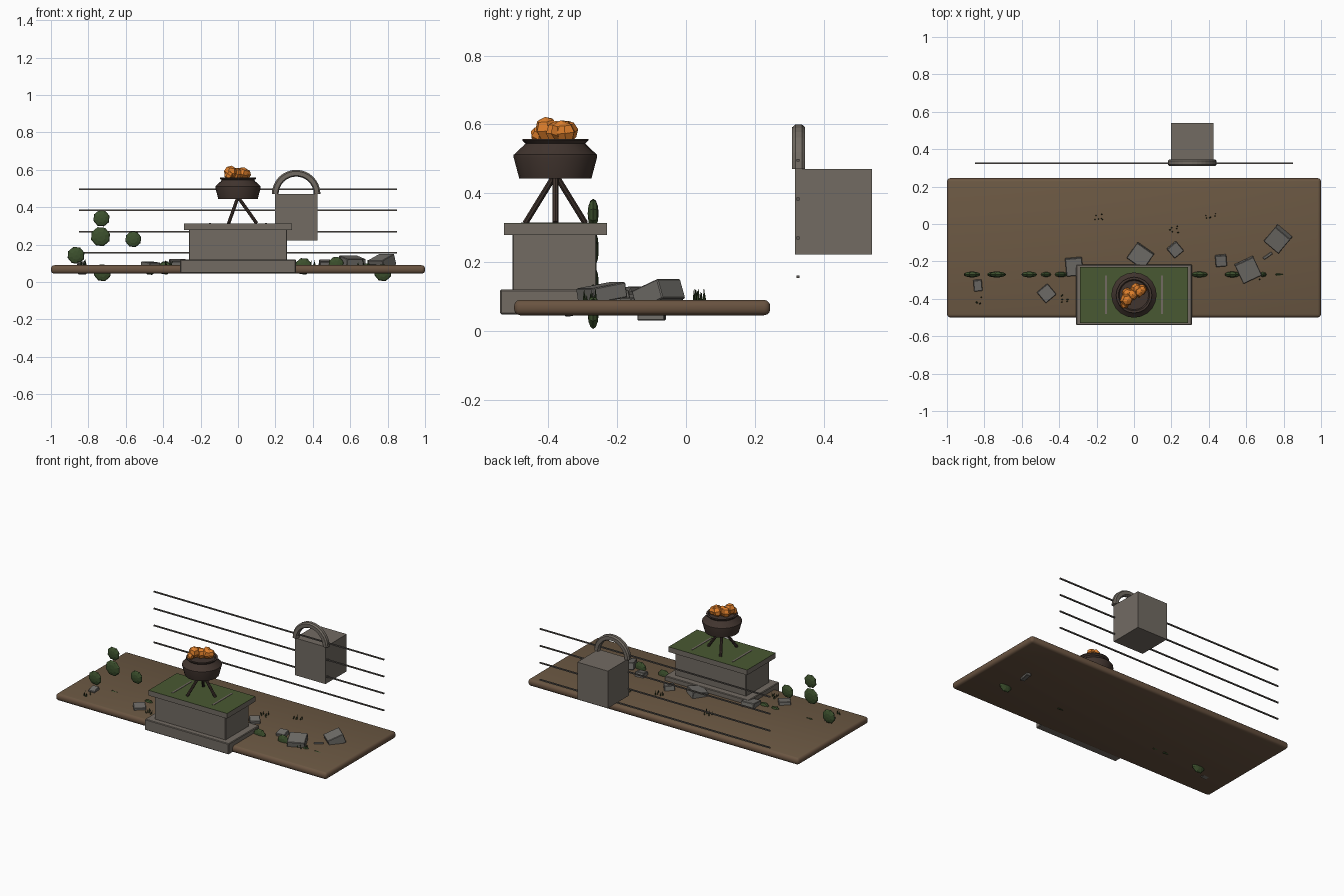
import bpy, bmesh, math, random
from mathutils import Matrix, Vector

if "Cube" in bpy.data.objects:
    bpy.data.objects.remove(bpy.data.objects["Cube"])

random.seed(4)


def mat(name, r, g, b):
    m = bpy.data.materials.new(name)
    m.diffuse_color = (r, g, b, 1)
    m.use_nodes = True
    m.node_tree.nodes["Principled BSDF"].inputs["Base Color"].default_value = m.diffuse_color
    return m


STONE = mat("stone grey", 0.168, 0.147, 0.124)
RUBBLE = mat("rubble grey", 0.165, 0.157, 0.143)
EARTH = mat("earth brown", 0.148, 0.098, 0.056)
RIM = mat("rim brown", 0.142, 0.087, 0.052)
CLOTH = mat("moss green", 0.066, 0.098, 0.032)
LEAF = mat("leaf green", 0.045, 0.080, 0.026)
GRASS = mat("dark grass", 0.030, 0.053, 0.018)
IRON = mat("dark iron", 0.053, 0.035, 0.028)
EMBER = mat("ember orange", 0.74, 0.215, 0.025)
WIRE = mat("wire grey", 0.105, 0.094, 0.083)


def finish(name, bm, material, smooth=False):
    bmesh.ops.recalc_face_normals(bm, faces=bm.faces[:])
    me = bpy.data.meshes.new(name)
    bm.to_mesh(me)
    bm.free()
    me.materials.append(material)
    ob = bpy.data.objects.new(name, me)
    bpy.context.collection.objects.link(ob)
    if smooth:
        bpy.ops.object.select_all(action='DESELECT')
        ob.select_set(True)
        bpy.context.view_layer.objects.active = ob
        bpy.ops.object.shade_smooth_by_angle(angle=math.radians(40))
    return ob


def box(name, lo, hi, material, bevel=0.0, segments=1):
    lo, hi = Vector(lo), Vector(hi)
    bm = bmesh.new()
    bmesh.ops.create_cube(bm, size=1, matrix=Matrix.Translation((lo + hi) / 2)
                          @ Matrix.Diagonal((*(hi - lo), 1)))
    if bevel:
        bmesh.ops.bevel(bm, geom=bm.edges[:], offset=bevel, segments=segments,
                        profile=0.5, affect='EDGES')
    return finish(name, bm, material, segments > 1)


def rod(name, a, b, radius, sides, material):
    a, b = Vector(a), Vector(b)
    bm = bmesh.new()
    rot = (b - a).to_track_quat('Z', 'Y').to_matrix().to_4x4()
    bmesh.ops.create_cone(bm, cap_ends=True, segments=sides, radius1=radius,
                          radius2=radius, depth=(b - a).length,
                          matrix=Matrix.Translation((a + b) / 2) @ rot)
    return finish(name, bm, material)


def lathe(name, centre, profile, sides, material):
    bm = bmesh.new()
    rings = [[bm.verts.new((centre[0] + r * math.cos(2 * math.pi * i / sides),
                            centre[1] + r * math.sin(2 * math.pi * i / sides), z))
              for i in range(sides)] for r, z in profile]
    for p, q in zip(rings, rings[1:]):
        for i in range(sides):
            j = (i + 1) % sides
            bm.faces.new((p[i], p[j], q[j], q[i]))
    bm.faces.new(rings[0])
    bm.faces.new(rings[-1])
    return finish(name, bm, material, True)


# Ground slab with rounded rim, upper face in a yellower earth
slab = box("ground_slab", (-1, -0.5, 0.045), (1, 0.245, 0.09), RIM, 0.018, 3)
slab.data.materials.append(EARTH)
for f in slab.data.polygons:
    if f.normal.z > 0.9:
        f.material_index = 1

# Altar: plinth, body, cap, moss top and two thin inlaid strips
box("altar_plinth", (-0.31, -0.541, 0.048), (0.31, -0.217, 0.12), STONE, 0.004)
box("altar_body", (-0.262, -0.505, 0.115), (0.262, -0.26, 0.285), STONE, 0.003)
box("altar_cap", (-0.29, -0.53, 0.279), (0.29, -0.23, 0.312), STONE)
box("altar_moss_top", (-0.29, -0.53, 0.312), (0.29, -0.23, 0.3135), CLOTH)
for x in (-0.15, 0.15):
    box("altar_strip", (x - 0.006, -0.48, 0.313), (x + 0.006, -0.275, 0.3155), STONE)

# Tripod brazier
CX, CY = 0.0, -0.38
for k in range(3):
    a = 2 * math.pi * k / 3
    rod("brazier_leg", (CX + 0.1 * math.cos(a), CY + 0.1 * math.sin(a), 0.314),
        (CX - 0.005 * math.cos(a), CY - 0.005 * math.sin(a), 0.462), 0.009, 8, IRON)
lathe("brazier_bowl", (CX, CY),
      [(0.105, 0.443), (0.121, 0.503), (0.121, 0.512), (0.091, 0.54), (0.087, 0.545),
       (0.096, 0.553), (0.096, 0.558), (0.084, 0.558), (0.078, 0.548)], 20, IRON)

# Glowing coals
for x, y, z, s in ((-0.04, -0.405, 0.587, 0.036), (-0.01, -0.375, 0.577, 0.034),
                   (0.025, -0.36, 0.58, 0.034), (0.04, -0.35, 0.577, 0.03),
                   (-0.035, -0.37, 0.577, 0.032), (0.01, -0.345, 0.58, 0.032),
                   (-0.05, -0.43, 0.57, 0.024)):
    bm = bmesh.new()
    bmesh.ops.create_uvsphere(bm, u_segments=6, v_segments=4, radius=s,
                              matrix=Matrix.Translation((x, y, z))
                              @ Matrix.Rotation(random.uniform(0, 3), 4, (0.3, 0.2, 1)))
    finish("ember", bm, EMBER)

# Stone block with arch on its front edge
box("stone_block", (0.198, 0.317, 0.222), (0.424, 0.541, 0.47), STONE)
bm = bmesh.new()
section = [(0.100, 0.309), (0.122, 0.309), (0.130, 0.318), (0.130, 0.337),
           (0.122, 0.346), (0.100, 0.346), (0.094, 0.337), (0.094, 0.318)]
rings = []
for i in range(17):
    a = math.pi * i / 16
    rings.append([bm.verts.new((0.311 + r * math.cos(a), y, 0.47 + r * math.sin(a)))
                  for r, y in section])
for p, q in zip(rings, rings[1:]):
    for i in range(8):
        j = (i + 1) % 8
        bm.faces.new((p[i], p[j], q[j], q[i]))
bm.faces.new(rings[0])
bm.faces.new(rings[-1])
finish("stone_arch", bm, STONE)

# Four horizontal wires
for z in (0.157, 0.27, 0.383, 0.496):
    box("fence_wire", (-0.85, 0.322, z - 0.004), (0.85, 0.330, z + 0.004), WIRE)

# Flattened leaf clumps: x, z, radius
for x, z, r in ((-0.73, 0.341, 0.045), (-0.735, 0.243, 0.053), (-0.56, 0.229, 0.044),
                (-0.866, 0.143, 0.047), (-0.725, 0.05, 0.047), (0.775, 0.05, 0.047),
                (0.35, 0.084, 0.046), (0.525, 0.094, 0.043), (-0.47, 0.072, 0.035),
                (-0.39, 0.076, 0.037), (0.61, 0.078, 0.03), (0.69, 0.076, 0.025)):
    bm = bmesh.new()
    bmesh.ops.create_uvsphere(bm, u_segments=8, v_segments=6, radius=1,
                              matrix=Matrix.Translation((x, -0.27, z))
                              @ Matrix.Diagonal((r, 0.016, r, 1))
                              @ Matrix.Rotation(math.pi / 2, 4, 'X')
                              @ Matrix.Rotation(0.3, 4, 'Z'))
    finish("leaf_clump", bm, LEAF)

# Scattered rubble: x, y, z, size x, size y, size z, turn, tilt
for x, y, z, sx, sy, sz, turn, tilt in (
        (-0.32, -0.228, 0.098, 0.09, 0.095, 0.04, 5, 8),
        (-0.835, -0.325, 0.075, 0.045, 0.06, 0.06, 5, 10),
        (-0.468, -0.37, 0.085, 0.075, 0.075, 0.045, 40, 5),
        (0.035, -0.17, 0.10, 0.11, 0.10, 0.045, -35, 8),
        (0.22, -0.137, 0.095, 0.065, 0.065, 0.04, 40, 10),
        (0.465, -0.193, 0.085, 0.06, 0.06, 0.06, 5, 12),
        (0.61, -0.245, 0.11, 0.11, 0.11, 0.045, 25, 10),
        (0.77, -0.08, 0.105, 0.105, 0.105, 0.06, -40, 20),
        (0.76, -0.1, 0.045, 0.03, 0.08, 0.03, -10, 0),
        (0.715, -0.17, 0.091, 0.055, 0.015, 0.012, 35, 0)):
    bm = bmesh.new()
    bmesh.ops.create_cube(bm, size=1, matrix=Matrix.Translation((x, y, z))
                          @ Matrix.Rotation(math.radians(turn), 4, 'Z')
                          @ Matrix.Rotation(math.radians(tilt), 4, 'X')
                          @ Matrix.Diagonal((sx, sy, sz, 1)))
    bmesh.ops.bevel(bm, geom=bm.edges[:], offset=0.003, segments=1, affect='EDGES')
    finish("rubble", bm, RUBBLE)

# Grass tufts of thin cones
for x, y in ((-0.19, 0.04), (0.41, 0.04), (0.21, -0.03), (-0.81, -0.41),
             (-0.37, -0.4), (0.67, -0.28)):
    bm = bmesh.new()
    for k in range(6):
        h = random.uniform(0.02, 0.036)
        px, py = x + random.uniform(-0.03, 0.03), y + random.uniform(-0.02, 0.02)
        bmesh.ops.create_cone(bm, cap_ends=True, segments=4, radius1=0.004, radius2=0.0005,
                              depth=h, matrix=Matrix.Translation((px, py, 0.088 + h / 2))
                              @ Matrix.Rotation(random.uniform(-0.3, 0.3), 4, 'Y'))
    finish("grass_tuft", bm, GRASS)
